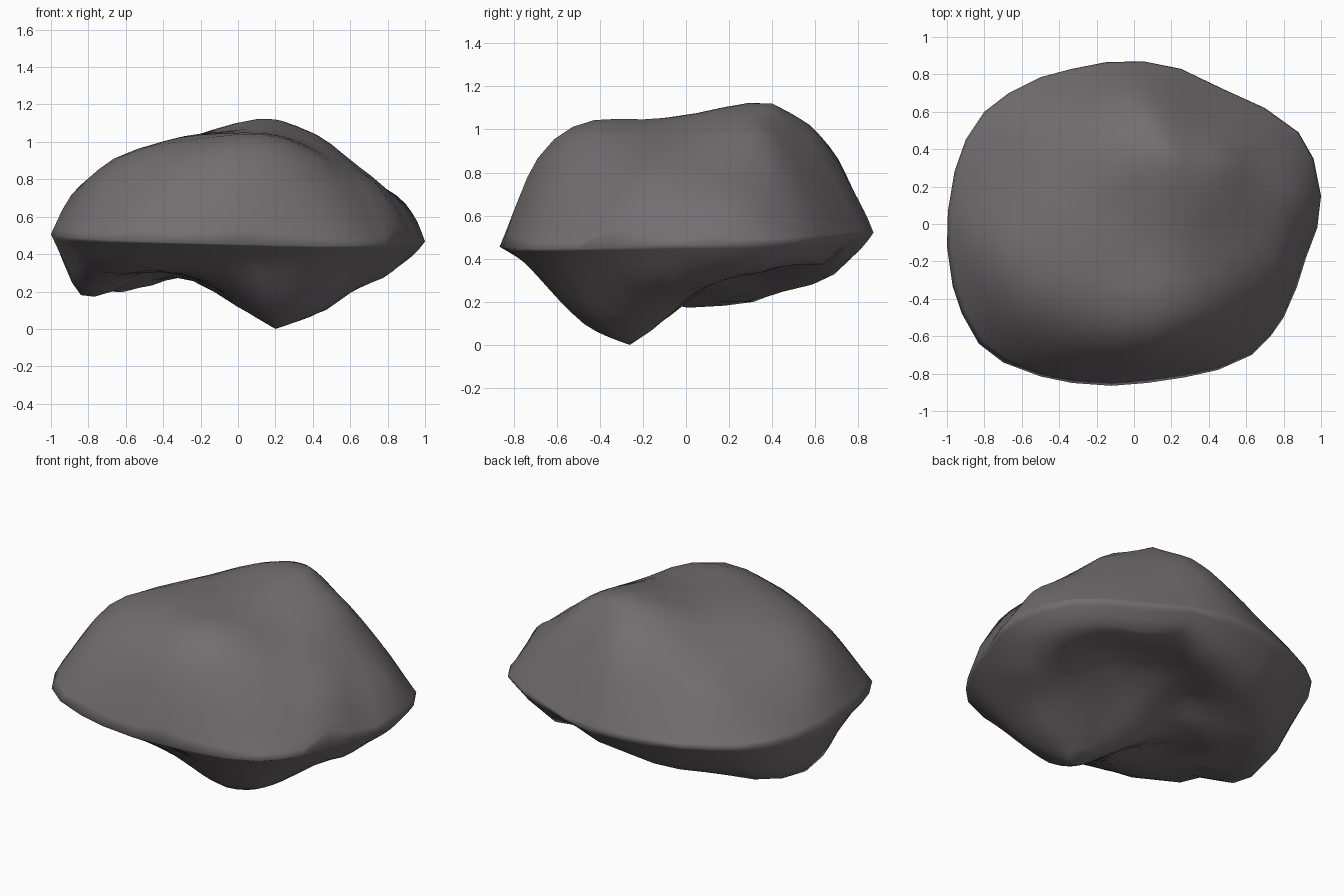
import bpy, bmesh, math

# Plan outline of the boulder at its widest height (x, y)
RIM = [(1, .15), (.96, .35), (.88, .49), (.7, .62), (.48, .72), (.25, .83), (.05, .87),
       (-.15, .865), (-.33, .83), (-.5, .785), (-.67, .7), (-.8, .6), (-.9, .45), (-.96, .28),
       (-.995, .07), (-1, -.12), (-.97, -.33), (-.92, -.48), (-.83, -.64), (-.7, -.74),
       (-.5, -.815), (-.33, -.85), (-.12, -.865), (.07, -.85), (.27, -.82), (.45, -.78),
       (.63, -.7), (.73, -.6), (.8, -.5), (.87, -.34), (.92, -.18), (.98, -.02)]

# Crown landmarks, peak first (x, y, z)
CROWN = [(.2, .4, 1.12), (-.13, .34, 1.065), (-.45, -.15, .985), (.2, -.5, 1.01),
         (-.13, -.5, 1.0), (-.4, -.52, .92), (.4, -.47, .92), (.48, .35, 1.0), (.42, -.15, .95),
         (.63, .02, .865), (.65, .53, .69), (.88, .2, .69), (.95, .15, .6), (-.7, -.2, .89),
         (-.7, -.42, .83), (-.83, -.1, .8), (-.91, -.1, .70), (-.8, -.5, .65),
         (-.5, -.74, .65), (-.2, -.7, .83), (.05, -.65, .94), (.05, -.72, .84),
         (.05, -.8, .64), (.1, .6, 1.0), (0, .72, .86), (.02, .84, .63), (.65, -.45, .69),
         (.35, -.68, .75), (.2, 0, 1.06), (-.42, .3, .93), (-.58, .56, .76), (0, -.2, 1.035),
         (-.05, .1, 1.055), (-.27, .6, .88), (.82, -.2, .72), (.87, -.33, .55),
         (.65, .25, .85)]

# Underside landmarks, foot first: foot, left ridge, lips and hollow
UNDER = [(.2, -.26, 0), (.2, -.46, .085), (.15, -.6, .21), (.1, -.71, .36), (.47, -.22, .1),
         (.42, -.42, .11), (.8, -.05, .27), (0, -.1, .12), (.2, 0, .21), (.2, .2, .36),
         (-.14, 0, .225), (-.14, -.28, .235), (-.28, -.3, .285), (-.5, -.62, .335),
         (-.72, -.46, .305), (-.84, -.13, .2), (-.86, .03, .19), (-.94, -.04, .33),
         (-.84, .2, .205), (-.66, .1, .215), (-.48, .3, .225), (-.75, .4, .235),
         (-.45, .58, .275), (-.3, .69, .315), (0, .71, .33), (.45, .64, .37), (.7, .53, .37),
         (.86, .4, .37), (.94, .2, .36), (.45, .3, .43), (.1, .4, .41), (-.2, .22, .38),
         (-.45, -.2, .35), (0, .82, .42)]


def rim_z(x, y):
    return .487 - .025 * x + .04 * y


RIM3 = [(x, y, rim_z(x, y)) for x, y in RIM]


def surface(landmarks):
    """Smooth height function passing through the landmarks and the rim."""
    pts = landmarks + RIM3
    n = len(pts)
    m = [[math.hypot(p[0] - q[0], p[1] - q[1]) for q in pts] + [p[2] - .5] for p in pts]
    for c in range(n):
        r = max(range(c, n), key=lambda i: abs(m[i][c]))
        m[c], m[r] = m[r], m[c]
        for i in range(n):
            if i != c:
                f = m[i][c] / m[c][c]
                m[i] = [a - f * b for a, b in zip(m[i], m[c])]
    w = [m[i][n] / m[i][i] for i in range(n)]
    return lambda x, y: .5 + sum(k * math.hypot(x - p[0], y - p[1]) for k, p in zip(w, pts))


def cap(bm, rim, landmarks):
    """Close one side of the rim with rings shrinking to the first landmark."""
    height = surface(landmarks)
    cx, cy, cz = landmarks[0]
    rings = [rim]
    for s in (.98, .95, .91, .87, .81, .74, .66, .57, .48, .38, .28, .18, .09):
        ring = []
        for rx, ry in RIM:
            x, y = cx + (rx - cx) * s, cy + (ry - cy) * s
            ring.append(bm.verts.new((x, y, height(x, y))))
        rings.append(ring)
    tip = bm.verts.new((cx, cy, cz))
    for j in range(len(RIM)):
        k = (j + 1) % len(RIM)
        bm.faces.new((tip, rings[-1][j], rings[-1][k]))
        for a, b in zip(rings, rings[1:]):
            bm.faces.new((a[j], a[k], b[k], b[j]))


# Boulder: crown above the rim, hollow underside with foot below it
bm = bmesh.new()
rim = [bm.verts.new(p) for p in RIM3]
cap(bm, rim, CROWN)
cap(bm, rim, UNDER)
bmesh.ops.recalc_face_normals(bm, faces=bm.faces)
for f in bm.faces:
    f.smooth = True

mesh = bpy.data.meshes.new("boulder")
bm.to_mesh(mesh)
bm.free()
stone = bpy.data.materials.new("grey stone")
stone.diffuse_color = (.17, .153, .158, 1)
mesh.materials.append(stone)
bpy.context.collection.objects.link(bpy.data.objects.new("boulder", mesh))
